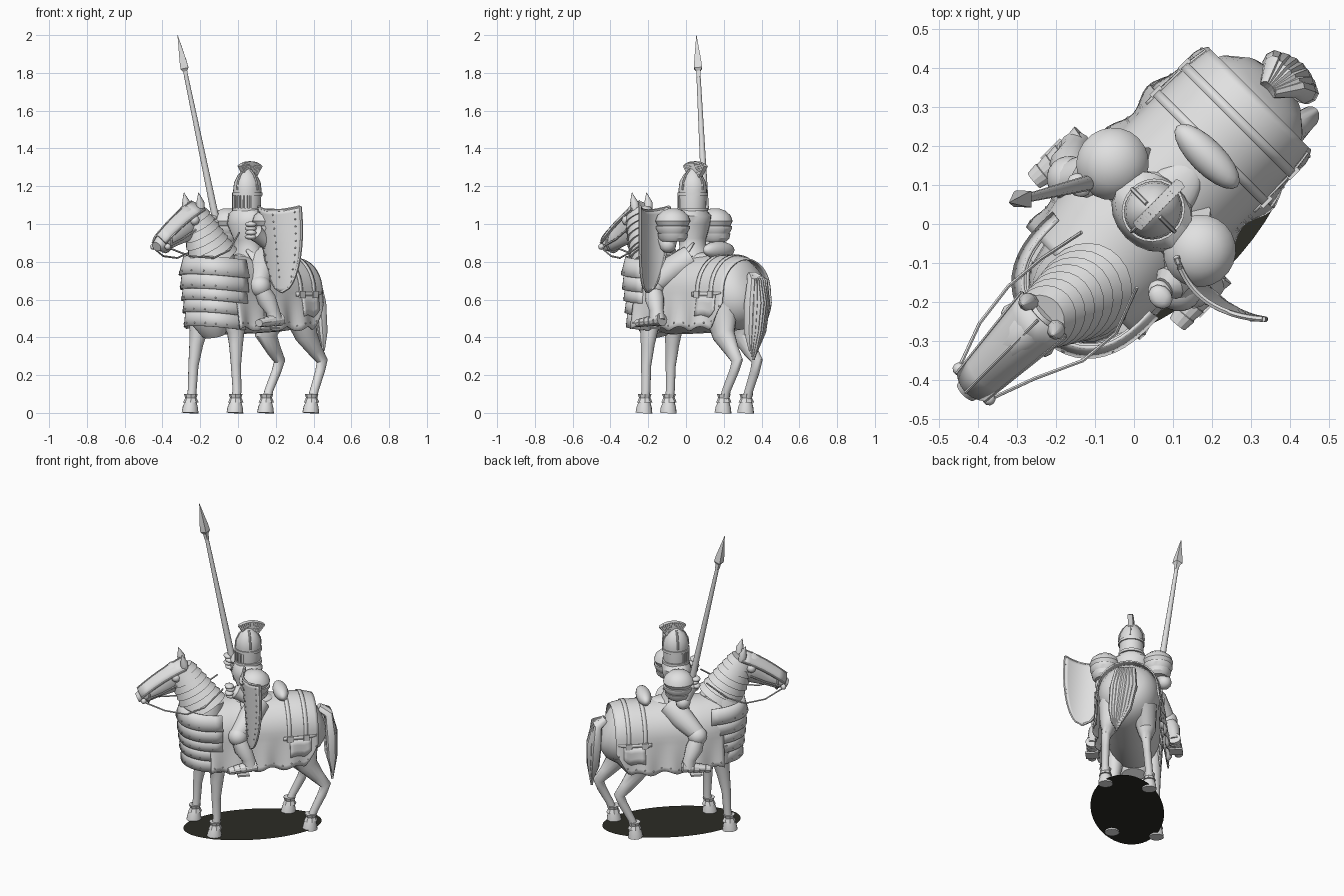
import bpy, bmesh, math
from mathutils import Matrix, Vector

if "Cube" in bpy.data.objects:
    bpy.data.objects.remove(bpy.data.objects["Cube"])

# Local frame: x forward along the horse, y to its left, z up; turned at the end
TURN = Matrix.Rotation(math.radians(225), 4, 'Z')
S, C, pi = math.sin, math.cos, math.pi

def mat(name, col):
    m = bpy.data.materials.new(name)
    m.diffuse_color = (*col, 1)
    m.use_nodes = True
    m.node_tree.nodes["Principled BSDF"].inputs["Base Color"].default_value = m.diffuse_color
    return m
GREY = mat("light_grey", (0.75, 0.75, 0.75))
DARK = mat("dark_ground", (0.024, 0.024, 0.018))

def finish(name, bm, thick=0, m=GREY, angle=40):
    bmesh.ops.recalc_face_normals(bm, faces=bm.faces)
    me = bpy.data.meshes.new(name)
    bm.to_mesh(me)
    bm.free()
    me.transform(TURN)
    me.materials.append(m)
    ob = bpy.data.objects.new(name, me)
    bpy.context.collection.objects.link(ob)
    if thick:
        sol = ob.modifiers.new("thickness", 'SOLIDIFY')
        sol.thickness, sol.offset = thick, 0
    bpy.ops.object.select_all(action='DESELECT')
    bpy.context.view_layer.objects.active = ob
    ob.select_set(True)
    bpy.ops.object.shade_smooth_by_angle(angle=math.radians(angle))
    return ob

def loft(name, secs, n=16, **kw):
    """Tube through sections (x, y, z, normal radius, sideways radius)."""
    bm, rings = bmesh.new(), []
    P = [Vector(s[:3]) for s in secs]
    for i, s in enumerate(secs):
        t = (P[min(i + 1, len(P) - 1)] - P[max(i - 1, 0)]).normalized()
        ref = Vector((0, 1, 0)) if abs(t.y) < .9 else Vector((1, 0, 0))
        lat = (ref - t * ref.dot(t)).normalized()
        nor = lat.cross(t)
        rings.append([bm.verts.new(P[i] + nor * s[3] * C(2 * pi * k / n) + lat * s[-1] * S(2 * pi * k / n))
                      for k in range(n)])
    for a, b in zip(rings, rings[1:]):
        for k in range(n):
            bm.faces.new((a[k], a[(k + 1) % n], b[(k + 1) % n], b[k]))
    bm.faces.new(rings[0])
    bm.faces.new(rings[-1])
    return finish(name, bm, **kw)

def grid(name, fn, nu, nv, thick=.008, **kw):
    """Sheet from fn(a, b) with a and b from 0 to 1."""
    bm = bmesh.new()
    v = [[bm.verts.new(fn(i / nu, j / nv)) for j in range(nv + 1)] for i in range(nu + 1)]
    for i in range(nu):
        for j in range(nv):
            bm.faces.new((v[i][j], v[i + 1][j], v[i + 1][j + 1], v[i][j + 1]))
    return finish(name, bm, thick=thick, **kw)

def balls(name, pts, r, scale=(1, 1, 1), sub=1):
    bm = bmesh.new()
    for p in pts:
        bmesh.ops.create_icosphere(bm, subdivisions=sub, radius=r,
                                   matrix=Matrix.Translation(p) @ Matrix.Diagonal((*scale, 1)))
    return finish(name, bm)

def box(name, c, size):
    bm = bmesh.new()
    bmesh.ops.create_cube(bm, size=1, matrix=Matrix.Translation(c) @ Matrix.Diagonal((*size, 1)))
    return finish(name, bm)

def cord(name, pts, r=.005):
    return loft(name, [(*p, r, r) for p in pts], 6)

def lerp(a, b, t):
    return a + (b - a) * t

# Ground disc: one flat face a little above the hoof soles
disc = bmesh.new()
bmesh.ops.create_circle(disc, cap_ends=True, segments=48, radius=1,
                        matrix=Matrix.Translation((-.082, .033, .008)) @ Matrix.Diagonal((.417, .217, 1, 1)))
finish("ground_disc", disc, m=DARK)

# Horse body, chest, neck with overlapping lames, head
loft("horse_body", [(.32, .02, .62, .08, .07), (.26, .02, .63, .18, .13), (.1, .01, .62, .205, .16),
     (-.1, .005, .62, .2, .17), (-.3, 0, .63, .2, .18), (-.4, 0, .635, .195, .178),
     (-.465, 0, .64, .155, .145), (-.5, 0, .65, .1, .1), (-.515, 0, .655, .04, .04)], 28)
loft("horse_chest", [(.2, .03, .86, .11, .09), (.22, .03, .77, .125, .13), (.23, .025, .6, .11, .14),
     (.22, .02, .47, .09, .11), (.2, .02, .41, .05, .07)], 24)
neck = []
for i in range(7):
    for e, g in ((0, 1.0), (.97, .9)):
        t = (i + e) / 7
        neck.append((lerp(.21, .35, t), lerp(.035, .005, t), lerp(.81, 1.06, t), lerp(.142, .085, t) * g, lerp(.12, .074, t) * g))
loft("neck_lames", neck, 24, angle=25)
loft("horse_head", [(.31, 0, 1.05, .05, .045), (.36, 0, 1.025, .085, .062), (.42, 0, .98, .085, .056),
     (.5, 0, .93, .056, .042), (.565, 0, .9, .05, .044), (.61, 0, .88, .026, .03)], 18)

def face_plate(a, b):
    s = 2 * b - 1
    w = lerp(.08, .05, a)
    top = lerp(1.118, .94, a) + .012 * S(pi * a)
    return (lerp(.345, .608, a) - .02 * s * s, w * s, top - .045 * abs(s) ** 1.6)
grid("horse_face_plate", face_plate, 6, 6, .01, angle=20)
for s in (0, .5, 1):
    cord("face_plate_rib", [Vector(face_plate(a / 6, s)) + Vector((.003, 0, .004)) for a in range(7)], .005)
for side in (-1, 1):
    loft("horse_ear", [(.33, .048 * side, 1.07, .022, .024), (.335, .053 * side, 1.11, .024, .022),
         (.35, .055 * side, 1.165, .002, .002)], 10)
    balls("eye_guard", [(.385, .058 * side, 1.02)], .028, sub=2)
    balls("bit_ring", [(.58, .054 * side, .88)], .017, sub=2)
    cord("bridle_strap", [(.38, .064 * side, .97), (.47, .054 * side, .92), (.56, .05 * side, .885)], .006)
    cord("rein", [(.58, .056 * side, .875), (.46, .1 * side, .83), (.34, .02 + .135 * side, .82),
                  (.23, .03 + .135 * side, .86), (.11, .02 + .1 * side, .955)], .005)
cord("nose_band", [(.545, .05 * C(k * pi / 8), .905 + .054 * S(k * pi / 8)) for k in range(-8, 9)], .006)

# Chest armour bands with rivets, squarish in plan
rivets = []
edges = (.82, .735, .66, .6, .535, .46)
def square(x):
    return math.copysign(abs(x) ** .82, x)
for i in range(5):
    def band(a, b, i=i):
        g = lerp(1.03, .9, i / 4) * (1.0 + .05 * b) * (.93 + .07 * b if i == 0 else 1)
        ang = math.radians(lerp(-95, 95, a))
        return (.155 + .2 * g * square(C(ang)), .022 + .175 * g * square(S(ang)),
                lerp(edges[i] + .012, edges[i + 1], b) + .02 * C(ang) - .02)
    grid("chest_band", band, 24, 2, .009)
    rivets += [Vector(band((k + .5) / 9, .8)) + Vector((.004, 0, 0)) for k in range(9)]

# Horse cloth draped over the back, narrowing to the rear
def cloth(u, t, off=0):
    side, q = (1 if t >= 0 else -1), abs(t)
    a = min(q / .55, 1) * pi / 2
    k = max(0, (q - .55) / .45)
    bottom = .445 + .012 * C(u * 40) + max(0, -u - .37) * 1.5
    rear = max(0, -u - .34)
    front = max(0, u - .05)
    v = (.188 + off - .9 * rear * rear - .9 * front * front) * S(a) + k * (.022 - .2 * rear + .012 * S(u * 40))
    return Vector((u, side * v + .1 * front, .64 + (.192 + off - 1.5 * rear * rear) * C(a) - k * (.64 - bottom)))
grid("horse_cloth", lambda a, b: cloth(lerp(.2, -.455, a), 2 * b - 1), 36, 32)
for u0 in (-.29, -.39):
    grid("rump_strap", lambda a, b: cloth(u0 + .024 * a, lerp(-.62, .62, b), .006), 1, 28, .006)
for s in (-1, 1):
    grid("side_strap", lambda a, b: cloth(lerp(-.24, -.445, a), s * lerp(.55, .6, b), .006), 8, 1, .006)
    grid("side_flap", lambda a, b: cloth(lerp(-.28, -.41, a), s * lerp(.6, .85, b), .006), 6, 3, .006)
    for u in (-.28, -.38):
        box("buckle", cloth(u, s * .58, .01), (.036, .012, .036))
    for k in range(13):
        rivets.append(cloth(lerp(.18, -.44, k / 12), s * .94, .004))

# Horse legs: hoof, fetlock cuff and limb
def hoof(x, y):
    loft("hoof", [(x + .006, y, 0, .046, .044), (x + .004, y, .03, .041, .04), (x, y, .06, .03, .03)], 14)
    loft("fetlock_cuff", [(x, y, .055, .042, .04), (x, y, .08, .03, .03), (x, y, .1, .037, .036)], 8, angle=15)
for x, y, d in ((.24, -.113, .04), (.163, .146, .015)):
    hoof(x, y)
    loft("front_leg", [(x, y, .06, .026, .026), (x - .01, y, .12, .024, .023), (x - .4 * d, y * .97, .25, .028, .026),
         (x - .8 * d, y * .93, .36, .039, .035), (x - 1.1 * d, y * .89, .43, .049, .046), (.18, y * .85, .56, .08, .06)], 14)
for x, y in ((-.332, -.12), (-.417, .134)):
    hoof(x, y)
    loft("rear_leg", [(x, y, .06, .026, .026), (x - .02, y, .12, .023, .023), (x - .07, y * .95, .22, .027, .024),
         (x - .09, y * .92, .275, .034, .027), (x - .045, y * .88, .33, .042, .035),
         (x + .02, y * .85, .41, .065, .055), (-.36, y * .75, .55, .11, .08)], 14)

# Tail made of hanging locks
for k in range(-3, 4):
    w = k / 3
    loft("tail_lock", [(-.49, .015 * w, .73, .02, .012), (-.54, .005 + .045 * w, .7, .026, .02),
         (-.568 + .02 * w * w, .015 + .06 * w, .58, .03, .023), (-.568 + .015 * w * w, .035 + .05 * w, .43, .026, .02),
         (-.56, .055 + .026 * w, .28 + .05 * abs(w), .007, .006)], 8)

# Saddle
balls("saddle_cantle", [(-.255, .01, .862)], .11, (.4, 1, .42), 3)
balls("saddle_seat", [(-.09, .01, .82)], .1, (1.3, .7, .33), 3)

# Rider torso and helmet
X, Y = -.06, .01
loft("rider_torso", [(X - .01, Y, .82, .085, .1), (X, Y, .88, .066, .076), (X, Y, .92, .066, .078),
     (X + .01, Y, 1.0, .09, .11), (X, Y, 1.05, .085, .112), (X, Y, 1.09, .055, .06)], 20)
loft("helmet", [(X, Y, 1.06, .07, .07), (X, Y, 1.09, .073, .07), (X, Y, 1.18, .077, .073), (X, Y, 1.22, .073, .068),
     (X, Y, 1.26, .052, .048), (X, Y, 1.285, .026, .024), (X, Y, 1.3, .006, .006)], 24)
for z in (1.07, 1.15):
    loft("helmet_band", [(X, Y, z, .083, .079), (X, Y, z + .016, .083, .079)], 24)
for k in range(-4, 5):
    a = math.radians(k * 15)
    cord("visor_bar", [(X + .077 * C(a), Y + .073 * S(a), z) for z in (1.085, 1.15)], .0055)
for s in (0, pi / 2, pi, -pi / 2):
    cord("helmet_rib", [(X + r * C(s), Y + r * S(s), z) for r, z in ((.076, 1.18), (.072, 1.22), (.052, 1.26), (.024, 1.287))], .006)

# Fan shaped crest, ribbed
for k in range(14):
    a = math.radians(lerp(-32, 34, k / 13))
    loft("crest_tuft", [(-.078 - h * S(a), Y, 1.195 + h * C(a), .002 + .06 * h, .015 + .02 * h)
         for h in (.06, .1, .137)], 6)

# Shoulders, arms, hands and legs of the rider
for s in (-1, 1):
    y = Y + s * .158
    loft("shoulder_guard", [(-.07, y, .908, .062, .06), (-.07, y, .925, .078, .074), (-.07, y, .95, .083, .08),
         (-.07, y, .951, .078, .074), (-.07, y, .975, .092, .088), (-.07, y, .99, .092, .088), (-.07, y, .991, .082, .08),
         (-.07, y, 1.015, .094, .092), (-.07, y, 1.045, .083, .082), (-.07, y, 1.07, .055, .054), (-.07, y, 1.083, .02, .02)],
         22, angle=30)
    hand = Vector((.06, .17, .965)) if s > 0 else Vector((.005, -.16, 1.0))
    elbow = Vector((-.05, s * .185, .89))
    loft("upper_arm", [(-.07, y, .98, .05, .05), (*elbow, .04, .04)], 12)
    balls("elbow_guard", [elbow], .045, sub=2)
    loft("forearm", [(*elbow, .036, .036), (*elbow.lerp(hand, .6), .04, .04), (*elbow.lerp(hand, .85), .046, .046),
         (*hand, .028, .028)], 12)
    balls("gauntlet", [hand + Vector((.016 + .008 * (k % 2), s * .01 * (k % 2), .022 * (k - 1.5))) for k in range(4)], .026, (1.1, 1.3, .6), 2)
    loft("thigh", [(-.11, s * .07, .82, .07, .07), (-.05, s * .14, .765, .072, .066), (.035, s * .195, .68, .05, .05)], 14)
    balls("knee_guard", [(.035, s * .2, .67)], .058, sub=3)
    loft("shin", [(.035, s * .205, .66, .042, .042), (.01, s * .225, .6, .052, .05), (-.02, s * .24, .54, .038, .036),
         (-.03, s * .245, .49, .045, .04)], 14)
    foot = []
    for k in range(5):
        for e, g in ((0, 1), (.95, .88)):
            t = (k + e) / 5
            foot.append((lerp(-.065, .105, t), s * lerp(.245, .26, t), lerp(.495, .475, t), lerp(.036, .022, t) * g, lerp(.04, .028, t) * g))
    loft("armoured_foot", foot, 12, angle=20)
    box("stirrup", (.015, s * .25, .45), (.07, .08, .01))
    cord("stirrup_strap", [(0, s * .2, .7), (.01, s * .205, .55), (.015, s * .212, .45)], .006)
    grid("thigh_skirt_plate", lambda a, b: (lerp(-.12, .0, a), s * lerp(.06, .14, b), lerp(.9, .81, b) - .04 * a), 3, 3, .01)

# Curved pointed shield with rim and rivets
def shield(a, b):
    s, t = 2 * a - 1, b
    d = s * .133 * math.sqrt(max(0, 1 - t ** 2.1)) + .0005 * s
    return Vector((.008 - 2.6 * d * d - .17 * d - .03 * t, .272 + d + .035 * t,
                   1.07 - .43 * t + .022 * s * s * (1 - t)))
grid("shield", shield, 14, 20, .012)
for fn in (lambda k: shield(0, k), lambda k: shield(1, k), lambda k: shield(k, 0)):
    cord("shield_rim", [fn(k / 20) for k in range(21)], .008)
for k in range(10):
    for a in (.08, .5, .92):
        rivets.append(shield(a, .05 + .085 * k) + Vector((.007, 0, 0)))
balls("rivets", rivets, .005)

# Lance
tip, butt = Vector((.187, -.265, 2.0)), Vector((-.007, -.148, .94))
def on(t):
    return butt.lerp(tip, t)
loft("lance_shaft", [(*on(-.05), .02, .02), (*on(.1), .02, .02), (*on(.82), .011, .011)], 12)
loft("lance_head", [(*on(.79), .014, .014), (*on(.82), .016, .016), (*on(.835), .03, .03), (*on(.87), .026, .026),
     (*on(1), .001, .001)], 4, angle=10)
